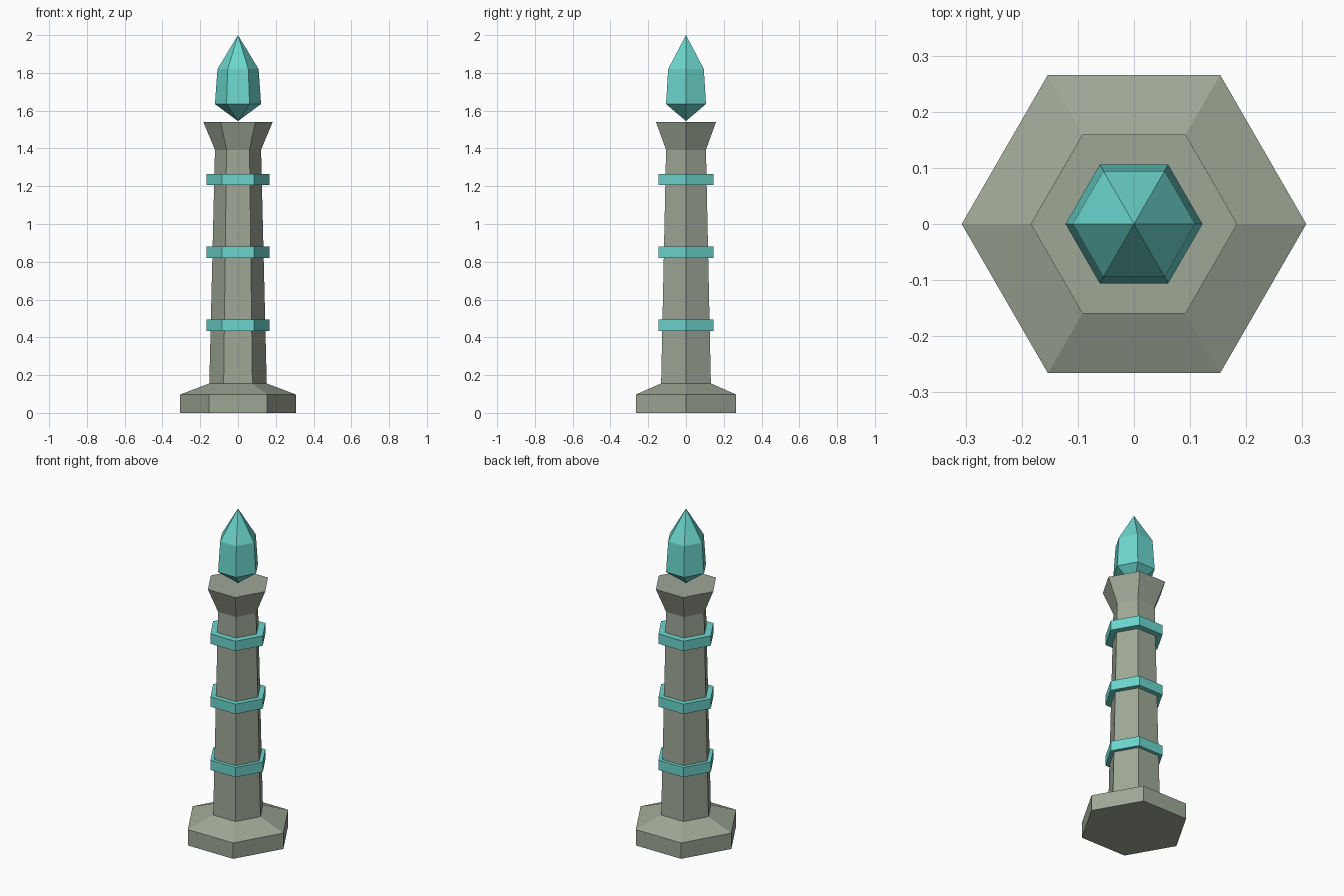
import bpy, bmesh, math

if "Cube" in bpy.data.objects:
    bpy.data.objects.remove(bpy.data.objects["Cube"])


def material(name, srgb):
    m = bpy.data.materials.new(name)
    lin = [((c / 255 + 0.055) / 1.055) ** 2.4 for c in srgb]
    m.diffuse_color = (*lin, 1)
    m.use_nodes = True
    m.node_tree.nodes["Principled BSDF"].inputs["Base Color"].default_value = m.diffuse_color
    return m


stone = material("grey_green_stone", (158, 167, 150))
teal = material("teal_crystal", (108, 214, 206))


def hex_lathe(name, profile, mat, sides=6):
    """Stack hexagonal sections from (radius, z) pairs; radius 0 makes a point."""
    bm = bmesh.new()
    rings = []
    for r, z in profile:
        n = sides if r > 0 else 1
        rings.append([bm.verts.new((r * math.cos(2 * math.pi * i / sides),
                                    r * math.sin(2 * math.pi * i / sides), z))
                      for i in range(n)])
    for a, b in zip(rings, rings[1:]):
        for i in range(sides):
            j = (i + 1) % sides
            corners = [a[i % len(a)], a[j % len(a)], b[j % len(b)], b[i % len(b)]]
            bm.faces.new(list(dict.fromkeys(corners)))
    for end in (rings[0], rings[-1]):
        if len(end) > 1:
            bm.faces.new(end)
    bmesh.ops.recalc_face_normals(bm, faces=bm.faces)
    mesh = bpy.data.meshes.new(name)
    bm.to_mesh(mesh)
    bm.free()
    mesh.materials.append(mat)
    obj = bpy.data.objects.new(name, mesh)
    bpy.context.collection.objects.link(obj)
    return obj


# Stone pillar: plinth, sloped step, tapering shaft and flared capital
hex_lathe("stone_pillar", [(0.307, 0), (0.307, 0.097), (0.152, 0.156),
                           (0.122, 1.393), (0.184, 1.541)], stone)

# Three bands around the shaft
for i, z in enumerate((0.464, 0.851, 1.236)):
    hex_lathe(f"band_{i + 1}", [(0.168, z - 0.03), (0.168, z + 0.03)], teal)

# Crystal hovering point-down over the capital
hex_lathe("crystal", [(0, 1.545), (0.122, 1.635), (0.109, 1.82), (0, 2.0)], teal)
